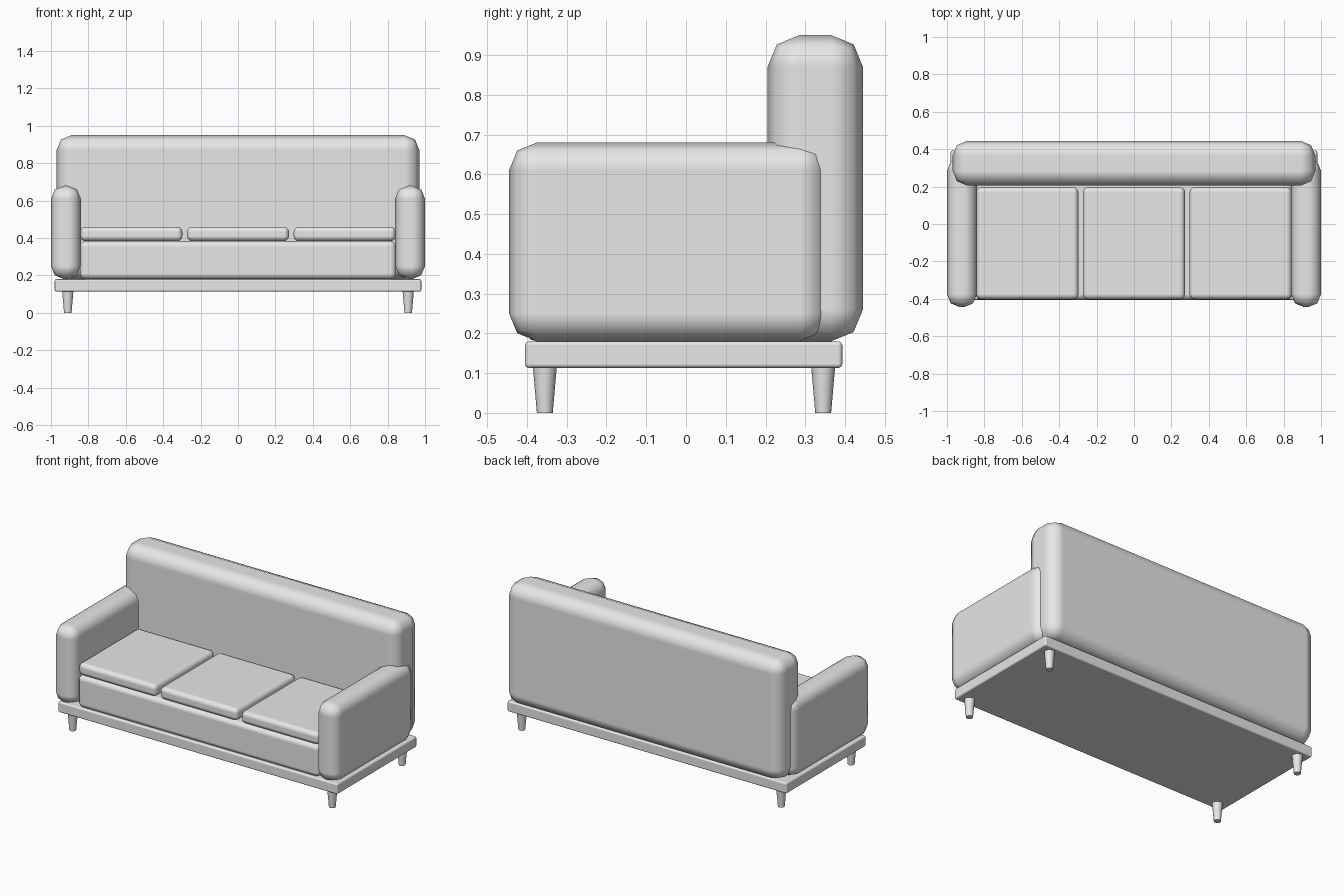
import bpy

cube = bpy.data.objects.get("Cube")
if cube:
    bpy.data.objects.remove(cube, do_unlink=True)

grey = bpy.data.materials.new("light_grey")
grey.use_nodes = True
colour = (0.8, 0.8, 0.8, 1)
grey.diffuse_color = colour
grey.node_tree.nodes["Principled BSDF"].inputs["Base Color"].default_value = colour


def block(name, x, y, z, bevel, segments):
    """Rounded box spanning the given (low, high) ranges."""
    spans = (x, y, z)
    bpy.ops.mesh.primitive_cube_add(size=1, location=[(a + b) / 2 for a, b in spans])
    ob = bpy.context.object
    ob.name = name
    ob.scale = [b - a for a, b in spans]
    bpy.ops.object.transform_apply(location=False, rotation=False, scale=True)
    ob.data.materials.append(grey)
    bpy.ops.object.shade_smooth()
    mod = ob.modifiers.new("rounding", 'BEVEL')
    mod.width = bevel
    mod.segments = segments
    mod.harden_normals = True
    return ob


# Platform and upholstered body
block("base_frame", (-0.98, 0.98), (-0.405, 0.393), (0.113, 0.18), 0.01, 2)
block("seat_body", (-0.845, 0.845), (-0.405, 0.25), (0.18, 0.383), 0.03, 3)
block("backrest", (-0.97, 0.97), (0.205, 0.445), (0.18, 0.95), 0.08, 2)

# Three loose seat cushions
for label, centre in (("right", -0.57), ("middle", 0), ("left", 0.57)):
    block(label + "_cushion", (centre - 0.273, centre + 0.273),
          (-0.403, 0.197), (0.383, 0.46), 0.028, 3)

# Arms and tapered legs on both sides
for label, side in (("left", 1), ("right", -1)):
    block(label + "_arm", sorted((side * 0.84, side)), (-0.445, 0.355),
          (0.18, 0.68), 0.07, 2)
    for end, y in (("front", -0.355), ("back", 0.345)):
        bpy.ops.mesh.primitive_cone_add(vertices=16, radius1=0.02, radius2=0.03,
                                        depth=0.115, location=(side * 0.91, y, 0.0575))
        leg = bpy.context.object
        leg.name = f"{end}_{label}_leg"
        leg.data.materials.append(grey)
        bpy.ops.object.shade_smooth_by_angle()
